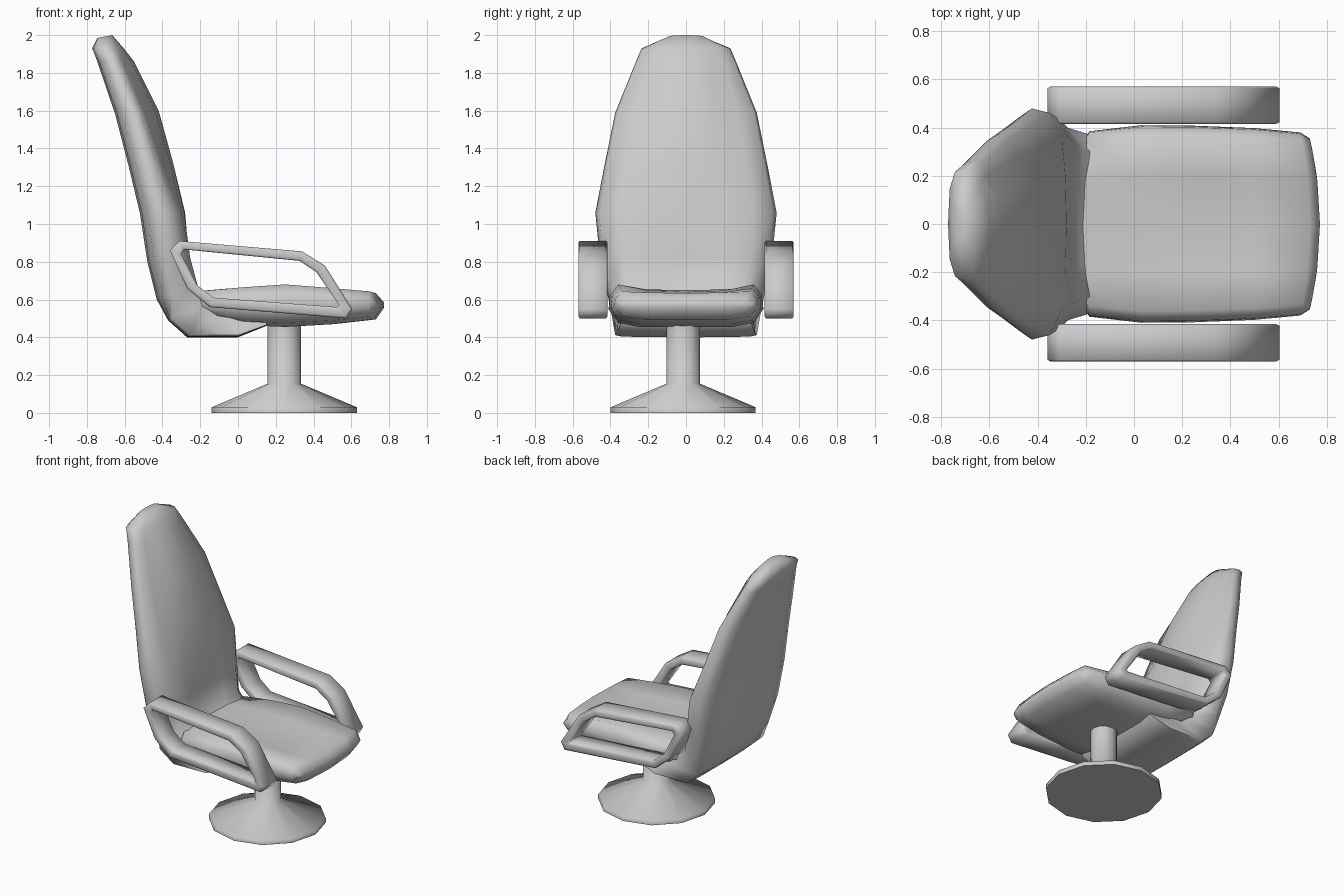
import bpy, bmesh, math
from mathutils import Vector

if "Cube" in bpy.data.objects:
    bpy.data.objects.remove(bpy.data.objects["Cube"])


def finish(bm, name, angle):
    bmesh.ops.recalc_face_normals(bm, faces=bm.faces)
    mesh = bpy.data.meshes.new(name)
    bm.to_mesh(mesh)
    bm.free()
    ob = bpy.data.objects.new(name, mesh)
    bpy.context.collection.objects.link(ob)
    bpy.ops.object.select_all(action='DESELECT')
    ob.select_set(True)
    bpy.context.view_layer.objects.active = ob
    bpy.ops.object.shade_smooth_by_angle(angle=math.radians(angle))
    return ob


def loft(name, rings, ends="flat", angle=75):
    """Skin equal-sized rings; ends are "flat", "split" (curved cap) or "closed"."""
    bm = bmesh.new()
    vs = [[bm.verts.new(p) for p in ring] for ring in rings]
    n = len(rings[0])
    pairs = list(zip(vs, vs[1:]))
    if ends == "closed":
        pairs.append((vs[-1], vs[0]))
    elif ends == "flat":
        bm.faces.new(vs[0])
        bm.faces.new(vs[-1])
    else:
        h = n // 2
        for v in (vs[0], vs[-1]):
            for k in range(h // 2):
                quad = (k, k + 1, h - 1 - k, h - k)
                for s in (1, -1):
                    bm.faces.new([v[(s * i) % n] for i in quad])
    for a, b in pairs:
        for i in range(n):
            j = (i + 1) % n
            bm.faces.new((a[i], a[j], b[j], b[i]))
    return finish(bm, name, angle)


def both_sides(half):
    """Complete a half ring that starts and ends on the centre line."""
    return half + [Vector((p[0], -p[1], p[2])) for p in half[-2:0:-1]]


# Backrest shell: rear x, z, front x, z, half width, crease depth
back_stations = [
    (-.745, 1.985, -.665, 2.0, .09, .85),
    (-.772, 1.93, -.605, 1.93, .235, .80),
    (-.745, 1.86, -.55, 1.86, .265, .68),
    (-.65, 1.58, -.42, 1.60, .375, .66),
    (-.58, 1.31, -.345, 1.33, .43, .74),
    (-.52, 1.06, -.28, 1.06, .48, .92),
    (-.48, .80, -.262, .82, .455, 1.04),
    (-.43, .60, -.235, .66, .415, 1.12),
    (-.37, .49, -.14, .60, .39, 1.05),
    (-.27, .40, -.06, .55, .375, .95),
    (.00, .40, .02, .54, .37, .92),
    (.15, .46, .15, .53, .35, .92),
]
rings = []
for xb, zb, xf, zf, w, c in back_stations:
    rear, front = Vector((xb, 0, zb)), Vector((xf, 0, zf))
    flat = .2 if zb < .55 else 1          # boxier underside
    section = [(0, 0), (.62, .04 * flat), (.92, .17 * flat), (1, .40 * flat),
               (.96, (c + .5) / 2), (.74, c), (.42, c + (1 - c) * .75), (0, 1)]
    rings.append(both_sides([rear.lerp(front, t) + Vector((0, y * w, 0))
                             for y, t in section]))
loft("backrest", rings, "split")

# Dished seat cushion: x, bow, bottom z, rim z, centre z, half width
seat_stations = [
    (-.20, -.03, .56, .60, .60, .36),
    (-.185, -.04, .52, .645, .645, .385),
    (.03, 0, .465, .665, .65, .41),
    (.25, 0, .455, .68, .64, .408),
    (.50, .01, .47, .66, .625, .398),
    (.69, .04, .495, .643, .635, .38),
    (.73, .042, .555, .585, .585, .355),
]
rings = []
for x, bow, zb, zr, zc, w in seat_stations:
    h = zr - zb
    section = [(0, zb), (.6, zb), (.88, zb + .1 * h), (1, zb + .42 * h),
               (.985, zb + .75 * h), (.88, zr), (.5, zc + .2 * (zr - zc)), (0, zc)]
    rings.append(both_sides([Vector((x + bow * (1 - y * y), y * w, z))
                             for y, z in section]))
loft("seat", rings, "split")

# Armrest loops: matching outer and inner outlines seen from the side
outer = [(-.36, .86), (-.31, .91), (.34, .855), (.46, .78),
         (.605, .55), (.575, .50), (-.15, .56), (-.27, .66)]
inner = [(-.30, .84), (-.285, .865), (.325, .805), (.415, .745),
         (.535, .57), (.525, .56), (-.13, .61), (-.215, .675)]
bar = [(0, -.07), (0, .07), (.2, .077), (.8, .077),
       (1, .07), (1, -.07), (.8, -.077), (.2, -.077)]
for side, y0 in (("left", .493), ("right", -.493)):
    rings = [[Vector((o[0] + (i[0] - o[0]) * t, y0 + y, o[1] + (i[1] - o[1]) * t))
              for t, y in bar] for o, i in zip(outer, inner)]
    loft(side + "_armrest", rings, "closed")

# Pedestal: flared foot and column turned as one profile
profile = [(.384, 0), (.384, .03), (.088, .155), (.088, .50)]
rings = [[Vector((.245 + r * math.cos(k * math.tau / 12),
                  -.015 + r * math.sin(k * math.tau / 12), z)) for k in range(12)]
         for r, z in profile]
loft("pedestal", rings)
